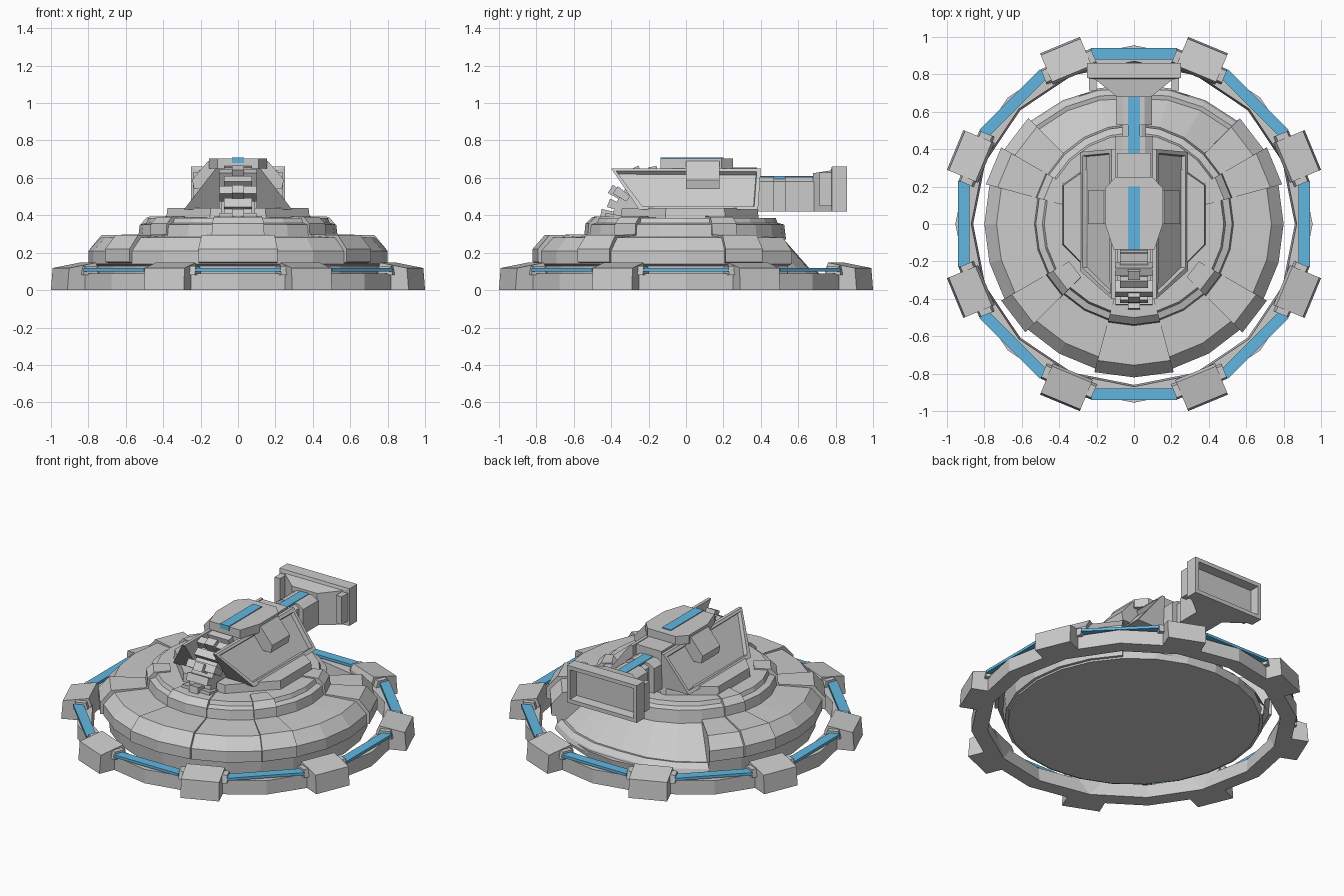
import bpy, bmesh
from math import sin, cos, radians

if "Cube" in bpy.data.objects:
    bpy.data.objects.remove(bpy.data.objects["Cube"])

blue = bpy.data.materials.new("blue_glow")
blue.diffuse_color = (0.12, 0.47, 0.75, 1)
blue.use_nodes = True
blue.node_tree.nodes["Principled BSDF"].inputs["Base Color"].default_value = blue.diffuse_color


def finish(name, bm, mat=None, mirror=False):
    bmesh.ops.recalc_face_normals(bm, faces=bm.faces)
    me = bpy.data.meshes.new(name)
    bm.to_mesh(me)
    bm.free()
    ob = bpy.data.objects.new(name, me)
    bpy.context.collection.objects.link(ob)
    if mat:
        me.materials.append(mat)
    if mirror:
        ob.modifiers.new("Mirror", 'MIRROR').use_mirror_merge = False
    return ob


def loft(name, loops, mat=None, mirror=False, inset=None, closed=False):
    """Skin matching loops; optional inset (thickness, depth) of the last cap."""
    bm = bmesh.new()
    rings = [[bm.verts.new(p) for p in lp] for lp in loops]
    n = len(rings[0])
    pairs = list(zip(rings, rings[1:]))
    if closed:
        pairs.append((rings[-1], rings[0]))
    for a, b in pairs:
        for i in range(n):
            j = (i + 1) % n
            bm.faces.new((a[i], a[j], b[j], b[i]))
    if not closed:
        bm.faces.new(rings[0])
        cap = bm.faces.new(rings[-1])
        if inset:
            bmesh.ops.recalc_face_normals(bm, faces=bm.faces)
            bmesh.ops.inset_individual(bm, faces=[cap], thickness=inset[0])
            bmesh.ops.inset_individual(bm, faces=[cap], thickness=0.006, depth=inset[1])
    return finish(name, bm, mat, mirror)


def box(name, x0, x1, y0, y1, z0, z1, mat=None, mirror=False):
    q = [(x0, y0), (x1, y0), (x1, y1), (x0, y1)]
    return loft(name, [[(x, y, z) for x, y in q] for z in (z0, z1)], mat, mirror)


def slab(name, poly, z0, z1, mat=None, mirror=False):
    return loft(name, [[(x, y, z) for x, y in poly] for z in (z0, z1)], mat, mirror)


def sector(name, profile, a0, a1, step=15):
    """Sweep an (r, z) profile around z between two angles in degrees."""
    full = a1 - a0 >= 360
    n = round((a1 - a0) / step)
    loops = []
    for k in range(n + (0 if full else 1)):
        a = radians(a0 + k * step)
        loops.append([(r * cos(a), r * sin(a), z) for r, z in profile])
    return loft(name, loops, closed=full)


def radial(name, profile, half, ang, mat=None):
    """Straight bar: (r, z) profile extruded tangentially at an angle."""
    c, s = cos(radians(ang)), sin(radians(ang))
    return loft(name, [[(r * c - w * s, r * s + w * c, z) for r, z in profile]
                       for w in (-half, half)], mat)


def side_prism(name, poly, half, mat=None):
    return loft(name, [[(x, y, z) for y, z in poly] for x in (-half, half)], mat)


# Outer ring with clamp blocks and blue strips
sector("outer_ring", [(0.86, 0), (0.955, 0), (0.955, 0.09), (0.87, 0.09)], 0, 360, 22.5)
for k in range(8):
    a = 22.5 + 45 * k
    radial("ring_block", [(0.86, 0), (1.035, 0), (1.025, 0.118), (0.87, 0.147), (0.855, 0.11)], 0.115, a)
    radial("ring_clamp", [(0.865, 0.08), (0.955, 0.08), (0.945, 0.13), (0.88, 0.13)], 0.145, a)
    radial("ring_light", [(0.88, 0.1), (0.94, 0.1), (0.94, 0.117), (0.88, 0.117)], 0.23, 45 * k, blue)

# Stepped dome base, open at the back for the ramp
sector("base_floor", [(0.3, 0.02), (0.74, 0.02), (0.75, 0.07), (0.3, 0.07)], 0, 360)
slab("base_bottom", [(0.5 * cos(radians(15 * k)), 0.5 * sin(radians(15 * k))) for k in range(24)], 0.02, 0.06)
sector("base_dome", [(0.45, 0.03), (0.76, 0.03), (0.77, 0.13), (0.80, 0.14), (0.80, 0.21),
                     (0.735, 0.28), (0.54, 0.29), (0.45, 0.29)], 135, 405)
tier = [(0.535, 0.27), (0.525, 0.35), (0.49, 0.36), (0.48, 0.385), (0.2, 0.39)]
sector("upper_tier", [(0.2, 0.27)] + tier, 0, 360)
slab("tier_top", [(0.3 * cos(radians(15 * k)), 0.3 * sin(radians(15 * k))) for k in range(24)], 0.3, 0.388)

# Raised armour panels on the dome
for a0, a1 in ((15, 30), (150, 165), (210, 225), (315, 330), (255, 285)):
    sector("dome_panel", [(0.54, 0.25), (0.77, 0.14), (0.82, 0.15), (0.82, 0.22),
                          (0.755, 0.295), (0.54, 0.297)], a0, a1)
    sector("tier_panel", [(0.4, 0.28), (0.545, 0.28), (0.538, 0.355), (0.5, 0.392), (0.4, 0.395)], a0, a1)

# Sloped rear ramp with a recessed field
bm = bmesh.new()
low, high, top = [], [], []
for k in range(7):
    a = radians(45 + 15 * k)
    rl = 0.73 + 0.05 * (abs(k - 3) / 3)
    for row, r, z in ((low, rl, 0.05), (high, rl - 0.01, 0.08), (top, 0.52, 0.305)):
        row.append(bm.verts.new((r * cos(a), r * sin(a), z)))
slope = []
for k in range(6):
    bm.faces.new((low[k], low[k + 1], high[k + 1], high[k]))
    slope.append(bm.faces.new((high[k], high[k + 1], top[k + 1], top[k])))
bmesh.ops.recalc_face_normals(bm, faces=bm.faces)
if slope[2].normal.z < 0:
    bmesh.ops.reverse_faces(bm, faces=bm.faces)
bmesh.ops.inset_region(bm, faces=slope, thickness=0.04)
bmesh.ops.inset_region(bm, faces=slope, thickness=0.012, depth=-0.02)
finish("rear_ramp", bm)

# Turret ledge and leaning side shields
half_plan = [(0.09, 0.39), (0.13, 0.39), (0.385, 0.21), (0.385, -0.11), (0.15, -0.35), (0.09, -0.35)]
loft("turret_ledge", [[(x, y, 0.37) for x, y in half_plan],
                      [(x * 0.98, y * 0.98, 0.44) for x, y in half_plan]], mirror=True)
edge = [(-0.40, 0.65), (0.40, 0.65), (0.385, 0.43), (-0.25, 0.43)]
loft("side_shield", [[(0.10, y, z) for y, z in edge],
                     [(0.12 if z > 0.5 else 0.29, y, z) for y, z in edge]],
     mirror=True, inset=(0.03, -0.025))
box("turret_core", -0.09, 0.09, -0.12, 0.38, 0.38, 0.655)

# Receiver, its hanging brackets and light
plan = [(-0.11, -0.135), (0.11, -0.135), (0.155, 0.0), (0.155, 0.19), (0.10, 0.25),
        (-0.10, 0.25), (-0.155, 0.19), (-0.155, 0.0)]
slab("receiver", plan, 0.65, 0.705)
bracket = [(0.12, 0.69), (0.16, 0.69), (0.245, 0.59), (0.235, 0.54), (0.18, 0.54), (0.11, 0.63)]
loft("receiver_bracket", [[(x, y, z) for x, z in bracket] for y in (0.0, 0.18)], mirror=True)
box("receiver_light", -0.032, 0.032, -0.137, 0.2, 0.68, 0.71, blue)

# Curved ammunition feed at the front
def arc_piece(name, r0, r1, a0, a1, half):
    pts = [(-0.13 - r * sin(radians(a)), 0.36 + r * cos(radians(a)))
           for r, a in ((r0, a0), (r1, a0), (r1, a1), (r0, a1))]
    side_prism(name, pts, half)

for k in range(6):
    a = 2 + 15 * k
    arc_piece("feed_core", 0.10, 0.265, a, a + 15, 0.075)
    arc_piece("feed_link", 0.22, 0.305, a + 3, a + 12, 0.1 if k % 2 else 0.075)
for a in (22, 52, 77):
    arc_piece("feed_stud", 0.25, 0.33, a, a + 9, 0.032)

# Barrel sections, neck and light
for y0, y1, w in ((0.22, 0.47, 0.10), (0.47, 0.53, 0.065), (0.53, 0.72, 0.095)):
    h = 0.605 if w > 0.08 else 0.595
    sec = [(-w, 0.42), (w, 0.42), (w, 0.58), (w * 0.6, h), (-w * 0.6, h), (-w, 0.58)]
    loft("barrel_section", [[(x, y, z) for x, z in sec] for y in (y0, y1)])
box("barrel_light", -0.032, 0.032, 0.2, 0.69, 0.57, 0.609, blue)

# Flared muzzle with a hollow opening
def rect(y, w, z0, z1):
    return [(-w, y, z0), (w, y, z0), (w, y, z1), (-w, y, z1)]

loft("muzzle", [rect(0.68, 0.09, 0.42, 0.625), rect(0.775, 0.21, 0.42, 0.64),
                rect(0.78, 0.25, 0.42, 0.66), rect(0.86, 0.25, 0.42, 0.66)], inset=(0.035, -0.06))
box("muzzle_tab", 0.2, 0.24, 0.715, 0.79, 0.45, 0.63, mirror=True)
